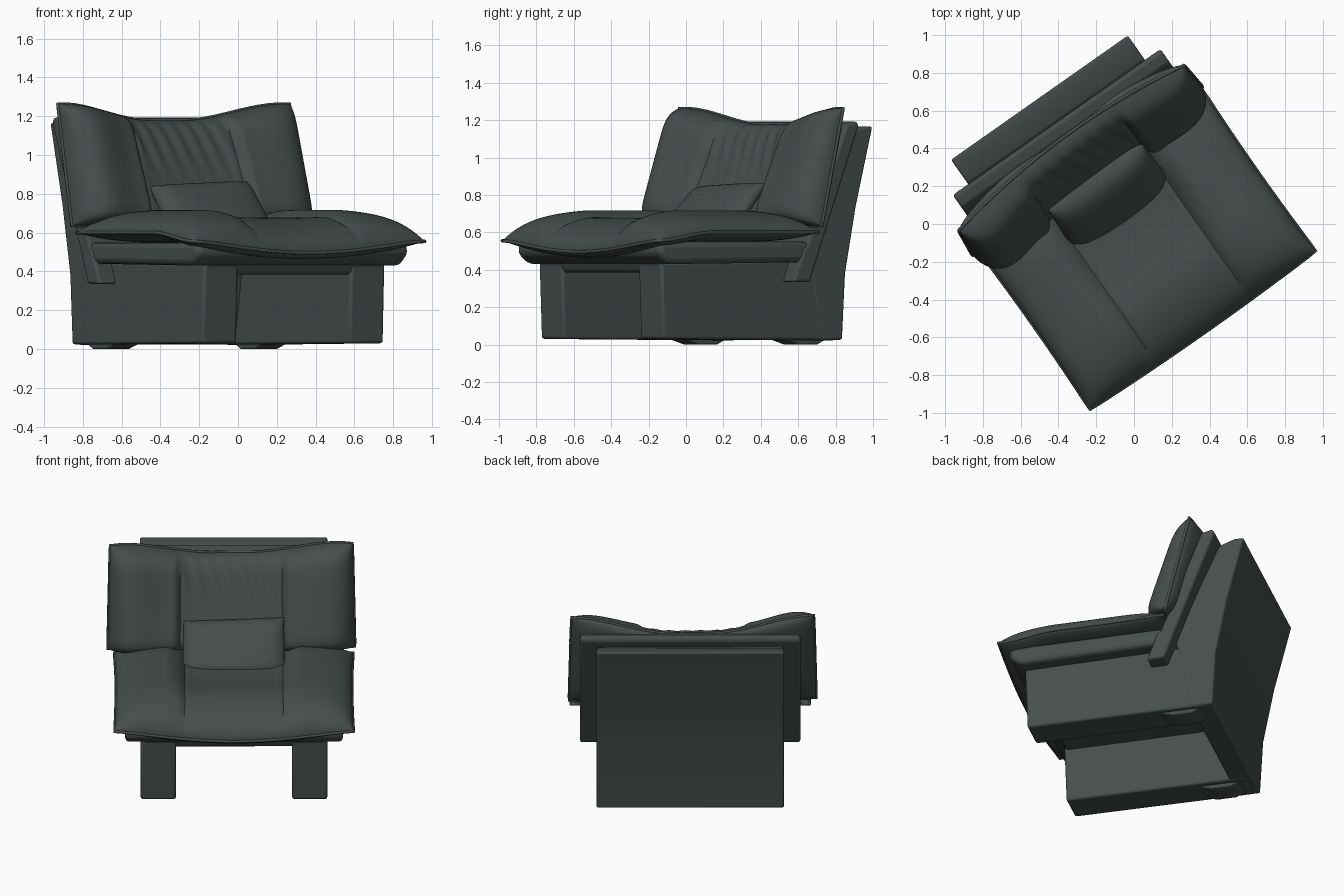
import bpy, bmesh, math
from mathutils import Matrix

if "Cube" in bpy.data.objects:
    bpy.data.objects.remove(bpy.data.objects["Cube"])

# One leather colour
leather = bpy.data.materials.new("dark_green_grey_leather")
leather.diffuse_color = (0.060, 0.075, 0.073, 1)
leather.use_nodes = True
leather.node_tree.nodes["Principled BSDF"].inputs["Base Color"].default_value = leather.diffuse_color

# The chair is turned towards its right front
PLACE = Matrix.Rotation(math.radians(35.1), 4, 'Z') @ Matrix.Translation((-0.025, 0, 0))


def finish(name, bm, angle=35, bevel=0):
    bmesh.ops.recalc_face_normals(bm, faces=bm.faces)
    me = bpy.data.meshes.new(name)
    bm.to_mesh(me)
    bm.free()
    me.materials.append(leather)
    ob = bpy.data.objects.new(name, me)
    bpy.context.collection.objects.link(ob)
    ob.matrix_world = PLACE
    if bevel:
        m = ob.modifiers.new("soft_edges", 'BEVEL')
        m.width, m.segments, m.limit_method = bevel, 3, 'ANGLE'
    bpy.ops.object.select_all(action='DESELECT')
    bpy.context.view_layer.objects.active = ob
    ob.select_set(True)
    bpy.ops.object.shade_smooth_by_angle(angle=math.radians(angle))
    return ob


def slab(name, profile, x0, x1, bevel=0.02):
    """Extrude a (y, z) side profile from x0 to x1."""
    bm = bmesh.new()
    face = bm.faces.new([bm.verts.new((x0, y, z)) for y, z in profile])
    new = bmesh.ops.extrude_face_region(bm, geom=[face])['geom']
    bmesh.ops.translate(bm, vec=(x1 - x0, 0, 0),
                        verts=[v for v in new if isinstance(v, bmesh.types.BMVert)])
    return finish(name, bm, bevel=bevel)


def pillow(name, pos, nu=110, nv=44):
    """Two skins pos(u, v, side) that meet along the rim of the unit square."""
    bm = bmesh.new()
    for side in (1, -1):
        g = [[bm.verts.new(pos(math.sin(math.pi * (i / nu - .5)),
                               math.sin(math.pi * (j / nv - .5)), side))
              for i in range(nu + 1)] for j in range(nv + 1)]
        for j in range(nv):
            for i in range(nu):
                bm.faces.new((g[j][i], g[j][i + 1], g[j + 1][i + 1], g[j + 1][i]))
    bmesh.ops.remove_doubles(bm, verts=bm.verts, dist=1e-5)
    return finish(name, bm, angle=50)


def piping(name, pos, r=0.009, n=24):
    """Corded seam around the rim of a pillow."""
    ts = [-1 + 2 * i / n for i in range(n)]
    rim = ([(t, -1) for t in ts] + [(1, t) for t in ts]
           + [(-t, 1) for t in ts] + [(-1, -t) for t in ts])
    pts = [pos(u, v, 1) for u, v in rim]
    cu = bpy.data.curves.new(name, 'CURVE')
    cu.dimensions, cu.bevel_depth, cu.bevel_resolution = '3D', r, 2
    sp = cu.splines.new('POLY')
    sp.points.add(len(pts) - 1)
    for p, q in zip(sp.points, pts):
        p.co = (*q, 1)
    sp.use_cyclic_u = True
    cu.materials.append(leather)
    ob = bpy.data.objects.new(name, cu)
    bpy.context.collection.objects.link(ob)
    ob.matrix_world = PLACE


def smooth(a, b, x):
    t = max(0, min(1, (x - a) / (b - a)))
    return t * t * (3 - 2 * t)


def puff(u, v, p=4, q=0.5):
    return max(0, (1 - abs(u) ** p) * (1 - abs(v) ** p)) ** q


def seam(u, at=0.42, w=0.018):
    return math.exp(-((abs(u) - at) / w) ** 2)


# Seat pad: raised sides, middle panel sinking to the rear, drooping front lip
def seat_pos(u, v, side):
    front = smooth(-0.3, -1, v)
    middle = 1 - smooth(0.34, 0.58, abs(u))
    z = 0.60 - front * (0.045 + 0.06 * (1 - u * u) ** 1.5)
    e = puff(u, v, 5)
    if side > 0:
        sink = 0.03 + 0.05 * smooth(-0.7, 0.3, v)
        z += e * (0.122 - sink * middle + 0.05 * front - 0.016 * seam(u))
    else:
        z -= e * 0.055
    return (u * (0.73 - 0.01 * (1 - v * v)), -0.15 + 0.52 * v - 0.015 * (1 - u * u) * front, z)


# Back cushion: two full wings, gathered and recessed centre
def back_pos(u, v, side):
    t = (v + 1) / 2
    top = 1.178 + 0.085 * smooth(0.15, 0.95, abs(u))
    z = 0.635 + (top - 0.635) * t
    bow = 0.07 * (1 - u * u) * t
    y = 0.37 + 0.15 * t + 0.015 * u + bow
    if side > 0:
        e = puff(u, v, 8)
        middle = 1 - smooth(0.36, 0.48, abs(u))
        pleat = 0.008 * math.sin(50 * u + 5 * v) * middle * smooth(0.3, 0.8, t)
        wing = 0.175 + (0.055 if u < 0 else 0.02) * smooth(0.5, 0.9, abs(u))
        y -= e * (wing - 0.05 * t + 0.3 * bow - 0.05 * middle - 0.02 * seam(u) + pleat)
        z += 0.01 * e
    else:
        y += puff(u, v, 5) * 0.07
    return (u * (0.755 - 0.015 * t) - 0.015, y, z)


# Lumbar cushion leaning against the centre of the back
def lumbar_pos(u, v, side):
    t = (v + 1) / 2
    e = puff(u, v, 5)
    d = 0.08 * e if side > 0 else -0.06 * e
    return (u * (0.315 - 0.01 * t), 0.10 + 0.22 * t - d * 0.85 - 0.03 * (1 - u * u) * (1 - t),
            0.60 + 0.25 * t + d * 0.35 + 0.012 * u * t)


pillow("seat_pad", seat_pos)
piping("seat_piping", seat_pos)
pillow("back_cushion", back_pos)
piping("back_piping", back_pos)
pillow("lumbar_cushion", lumbar_pos, 32, 24)

# Padded bolster under the seat pad
slab("seat_bolster", [(-0.56, 0.43), (0.36, 0.44), (0.36, 0.55), (-0.61, 0.55), (-0.63, 0.49)],
     -0.665, 0.665, 0.03)
slab("seat_deck", [(-0.53, 0.385), (0.45, 0.385), (0.45, 0.46), (-0.56, 0.46)], -0.56, 0.56)

# Back shell between the cushion and the rear panel, with ears outside the base
slab("back_shell", [(0.30, 0.43), (0.395, 0.43), (0.68, 1.17), (0.665, 1.195), (0.595, 1.18)],
     -0.672, 0.672, 0.02)
for side, s in (("left", -1), ("right", 1)):
    slab(side + "_shell_ear", [(0.25, 0.335), (0.36, 0.335), (0.43, 0.52), (0.32, 0.52)],
         s * 0.54, s * 0.672, 0.015)

# Rear panel across the full base width, kinked at mid height
slab("rear_panel", [(0.50, 0.025), (0.64, 0.025), (0.66, 0.38), (0.73, 0.74), (0.838, 1.165),
                    (0.78, 1.165), (0.68, 1.13), (0.40, 0.50), (0.43, 0.42)],
     -0.572, 0.572, 0.012)

# Side supports reaching the floor, with low glides beneath
for side, s in (("left", -1), ("right", 1)):
    slab(side + "_support", [(-0.53, 0.03), (0.60, 0.022), (0.62, 0.45), (-0.545, 0.44)],
         s * 0.355, s * 0.57, 0.015)
    slab(side + "_rear_glide", [(0.38, 0), (0.50, 0), (0.56, 0.03), (0.28, 0.03)],
         s * 0.39, s * 0.54, 0.008)
